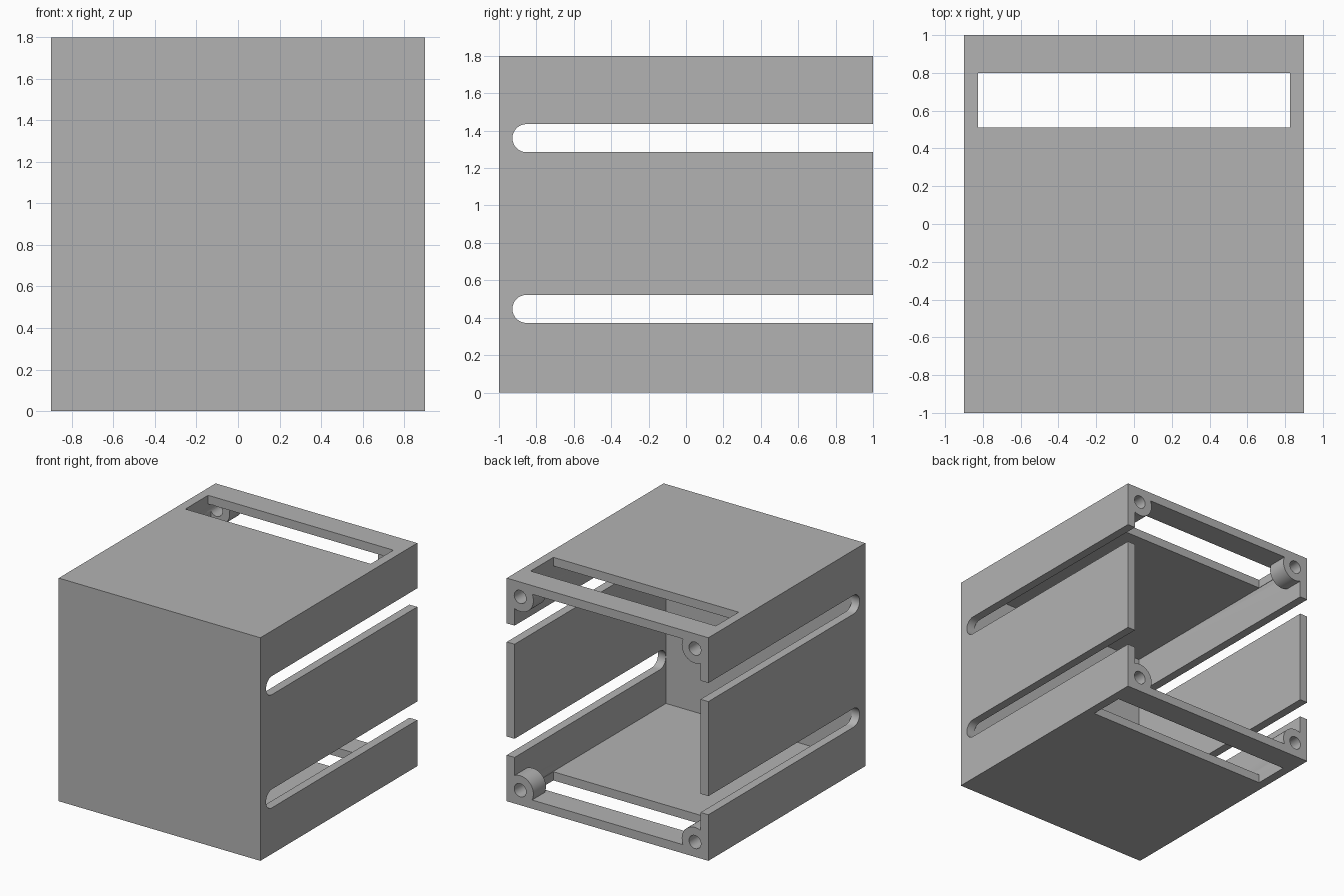
import bpy, bmesh, math
from mathutils import Matrix, Vector

if "Cube" in bpy.data.objects:
    bpy.data.objects.remove(bpy.data.objects["Cube"], do_unlink=True)

WIDTH, DEPTH, HEIGHT, WALL = 1.8, 2.0, 1.8, 0.07
BOSS_INSET, BOSS_RADIUS, HOLE_RADIUS, BOSS_FRONT = 0.12, 0.118, 0.053, 0.84
PAST = 1.2  # cutters run out past the open back

grey = bpy.data.materials.new("plain grey")
grey.use_nodes = True
grey.diffuse_color = (0.45, 0.45, 0.45, 1)
grey.node_tree.nodes["Principled BSDF"].inputs["Base Color"].default_value = grey.diffuse_color


def make_object(name, bm):
    bmesh.ops.recalc_face_normals(bm, faces=bm.faces)
    mesh = bpy.data.meshes.new(name)
    bm.to_mesh(mesh)
    bm.free()
    mesh.materials.append(grey)
    obj = bpy.data.objects.new(name, mesh)
    bpy.context.collection.objects.link(obj)
    return obj


def box(name, low, high):
    low, high = Vector(low), Vector(high)
    bm = bmesh.new()
    bmesh.ops.create_cube(bm, size=1, matrix=Matrix.Translation((low + high) / 2)
                          @ Matrix.Diagonal((*(high - low), 1)))
    return make_object(name, bm)


def rod(name, x, z, radius, front):
    bm = bmesh.new()
    place = Matrix.Translation((x, (front + PAST) / 2, z)) @ Matrix.Rotation(math.pi / 2, 4, "X")
    bmesh.ops.create_cone(bm, cap_ends=True, segments=40, radius1=radius, radius2=radius,
                          depth=PAST - front, matrix=place)
    return make_object(name, bm)


def side_slot(name, z, radius, front):
    # Round-ended profile, drawn across the full width
    bm = bmesh.new()
    points = [(PAST, z + radius)]
    for i in range(17):
        a = math.pi * (0.5 + i / 16)
        points.append((front + radius + radius * math.cos(a), z + radius * math.sin(a)))
    points.append((PAST, z - radius))
    face = bm.faces.new([bm.verts.new((-1, y, h)) for y, h in points])
    out = bmesh.ops.extrude_face_region(bm, geom=[face])["geom"]
    bmesh.ops.translate(bm, vec=(2, 0, 0), verts=[v for v in out if isinstance(v, bmesh.types.BMVert)])
    return make_object(name, bm)


def cut(target, cutters):
    for cutter in cutters:
        mod = target.modifiers.new("cut", "BOOLEAN")
        mod.operation, mod.solver, mod.object = "DIFFERENCE", "EXACT", cutter
    graph = bpy.context.evaluated_depsgraph_get()
    mesh = bpy.data.meshes.new_from_object(target.evaluated_get(graph))
    target.modifiers.clear()
    target.data = mesh
    for cutter in cutters:
        bpy.data.objects.remove(cutter, do_unlink=True)


half = WIDTH / 2
corners = [(sx * (half - BOSS_INSET), z) for sx in (-1, 1)
           for z in (BOSS_INSET, HEIGHT - BOSS_INSET)]

# Inner space, leaving the four corner screw bosses standing
cavity = box("cavity_cutter", (WALL - half, WALL - DEPTH / 2, WALL),
             (half - WALL, PAST - 0.1, HEIGHT - WALL))
cut(cavity, [rod("boss_shape", x, z, BOSS_RADIUS, BOSS_FRONT) for x, z in corners])

# Housing with open back, screw holes, side slots and a window in roof and floor
housing = box("housing", (-half, -DEPTH / 2, 0), (half, DEPTH / 2, HEIGHT))
cutters = [cavity]
cutters += [rod("screw_hole", x, z, HOLE_RADIUS, BOSS_FRONT - 0.05) for x, z in corners]
cutters += [side_slot("side_slot", z, 0.075, -0.928) for z in (0.447, 1.36)]
cutters.append(box("window_cutter", (-0.827, 0.51, -0.1), (0.827, 0.8, HEIGHT + 0.1)))
cut(housing, cutters)

# Smooth only the round surfaces
bpy.ops.object.select_all(action="DESELECT")
housing.select_set(True)
bpy.context.view_layer.objects.active = housing
bpy.ops.object.shade_smooth_by_angle(angle=math.radians(30))
